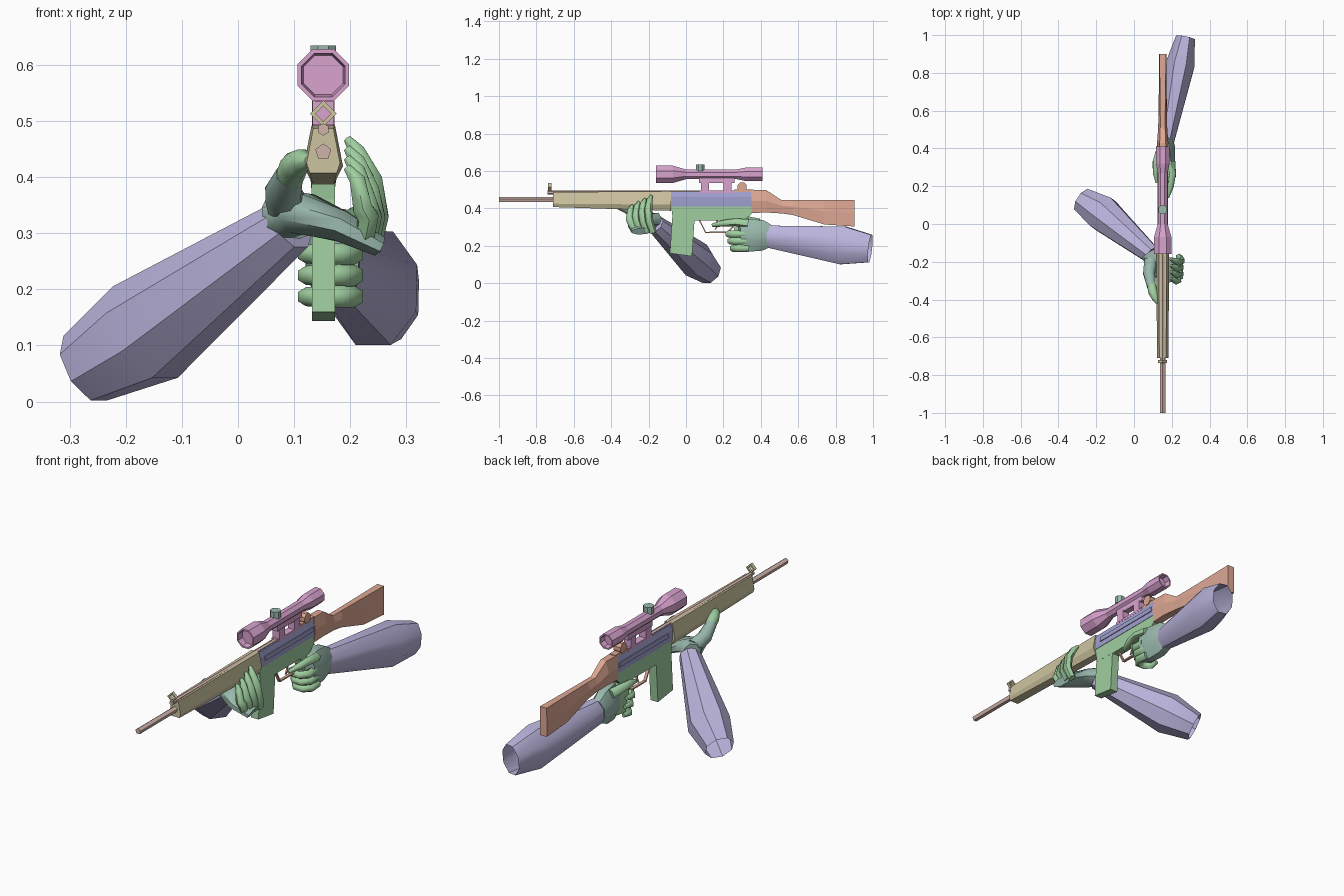
import bpy, bmesh, math
from mathutils import Vector

C = 0.152  # x position of the rifle's centre plane


def material(name, r, g, b):
    m = bpy.data.materials.new(name)
    lin = [((c / 255 + 0.055) / 1.055) ** 2.4 for c in (r, g, b)]
    m.diffuse_color = (*lin, 1)
    return m


GREEN = material("soft green", 160, 207, 160)
LAVENDER = material("lavender", 186, 180, 220)
BLUE = material("dusty blue", 160, 160, 208)
PINK = material("pink", 217, 163, 207)
OLIVE = material("sand olive", 205, 196, 160)
ORANGE = material("terracotta", 222, 168, 148)
TEAL = material("grey teal", 155, 186, 174)
BROWN = material("pale brown", 208, 180, 170)


def finish(name, bm, mat, smooth=None):
    bmesh.ops.recalc_face_normals(bm, faces=bm.faces)
    me = bpy.data.meshes.new(name)
    bm.to_mesh(me)
    bm.free()
    me.materials.append(mat)
    ob = bpy.data.objects.new(name, me)
    bpy.context.collection.objects.link(ob)
    if smooth:
        bpy.ops.object.select_all(action='DESELECT')
        ob.select_set(True)
        bpy.context.view_layer.objects.active = ob
        bpy.ops.object.shade_smooth_by_angle(angle=math.radians(smooth))
    return ob


def loft(name, rings, mat, caps=(True, True), smooth=None):
    """Skin a list of equal-length point rings."""
    bm = bmesh.new()
    vs = [[bm.verts.new(p) for p in ring] for ring in rings]
    n = len(vs[0])
    for a, b in zip(vs, vs[1:]):
        for i in range(n):
            bm.faces.new((a[i], a[(i + 1) % n], b[(i + 1) % n], b[i]))
    if caps[0]:
        bm.faces.new(vs[0])
    if caps[1]:
        bm.faces.new(vs[-1])
    return finish(name, bm, mat, smooth)


def tube(name, path, radii, mat, sides=8, ref=(0, 0, 1), caps=(True, True), smooth=None, turn=0.5):
    """Tube along a path; each radius is (across, along ref) or one number."""
    P = [Vector(p) for p in path]
    ref = Vector(ref)
    rings = []
    for k, p in enumerate(P):
        t = Vector()
        if k:
            t += (p - P[k - 1]).normalized()
        if k < len(P) - 1:
            t += (P[k + 1] - p).normalized()
        a = t.cross(ref).normalized()
        b = a.cross(t).normalized()
        r = radii[k] if isinstance(radii[k], tuple) else (radii[k], radii[k])
        ang = [2 * math.pi * (i + turn) / sides for i in range(sides)]
        rings.append([p + a * r[0] * math.cos(w) + b * r[1] * math.sin(w) for w in ang])
    return loft(name, rings, mat, caps, smooth)


def lathe_y(name, z, prof, mat, sides=8, turn=0.5):
    """Rings of (y, radius) around an axis that runs along y."""
    rings = [[(C + r * math.cos(2 * math.pi * (i + turn) / sides), y,
               z + r * math.sin(2 * math.pi * (i + turn) / sides)) for i in range(sides)]
             for y, r in prof]
    return loft(name, rings, mat)


def prism(name, pts, half, mat):
    """Side profile (y, z) extruded across x."""
    return loft(name, [[(C + s * half, y, z) for y, z in pts] for s in (-1, 1)], mat)


def box(name, y0, y1, z0, z1, half, mat):
    return prism(name, [(y0, z0), (y1, z0), (y1, z1), (y0, z1)], half, mat)


def hexloft(name, secs, mat):
    """Sections: y, bottom z, middle z, top z, bottom/middle/top half widths."""
    rings = []
    for y, zb, zm, zt, wb, wm, wt in secs:
        rings.append([(C - wb, y, zb), (C + wb, y, zb), (C + wm, y, zm),
                      (C + wt, y, zt), (C - wt, y, zt), (C - wm, y, zm)])
    return loft(name, rings, mat)


# Barrel, upper tube and front sight
lathe_y("barrel", 0.445, [(-1, 0.015), (-0.7, 0.015)], BROWN, 5, 0.25)
lathe_y("cocking_tube", 0.485, [(-0.74, 0.011), (0.08, 0.011)], BROWN, 6)
box("sight_post", -0.735, -0.722, 0.485, 0.497, 0.006, BROWN)
bm = bmesh.new()
loops = [[[bm.verts.new((C + r * dx, y, 0.513 + r * dz)) for dx, dz in ((1, 0), (0, 1), (-1, 0), (0, -1))]
          for r in (0.024, 0.014)] for y in (-0.737, -0.72)]
for i in range(4):
    j = (i + 1) % 4
    for q in range(2):
        bm.faces.new((loops[q][0][i], loops[q][0][j], loops[q][1][j], loops[q][1][i]))
        bm.faces.new((loops[0][q][i], loops[0][q][j], loops[1][q][j], loops[1][q][i]))
finish("front_sight", bm, OLIVE)

# Handguard
hexloft("handguard", [(-0.71, 0.407, 0.425, 0.487, 0.024, 0.03, 0.018),
                      (-0.08, 0.387, 0.42, 0.492, 0.019, 0.035, 0.021)], OLIVE)

# Receiver, lower body, magazine and grip
hexloft("receiver", [(-0.08, 0.41, 0.46, 0.487, 0.023, 0.023, 0.016),
                     (0.35, 0.41, 0.46, 0.487, 0.023, 0.023, 0.016)], BLUE)
box("receiver_rib", -0.04, 0.34, 0.436, 0.458, 0.027, BLUE)
prism("lower_body", [(-0.08, 0.415), (0.35, 0.415), (0.35, 0.37), (0.31, 0.335),
                     (0.2, 0.335), (0.05, 0.335), (-0.07, 0.34)], 0.021, GREEN)
prism("magazine", [(-0.07, 0.40), (-0.086, 0.16), (0.032, 0.144), (0.05, 0.40)], 0.0205, GREEN)
prism("pistol_grip", [(0.24, 0.35), (0.32, 0.35), (0.355, 0.2), (0.285, 0.19)], 0.019, GREEN)

# Trigger and trigger guard
tube("trigger_guard", [(C, 0.07, 0.34), (C, 0.105, 0.272), (C, 0.22, 0.272), (C, 0.25, 0.3)],
     [(0.01, 0.005)] * 4, ORANGE, 4)
tube("trigger", [(C, 0.165, 0.34), (C, 0.17, 0.31), (C, 0.155, 0.285)], [0.007, 0.006, 0.004],
     ORANGE, 4, ref=(1, 0, 0))

# Stock
hexloft("stock", [(0.35, 0.375, 0.44, 0.497, 0.02, 0.027, 0.018),
                  (0.43, 0.378, 0.44, 0.497, 0.02, 0.03, 0.016),
                  (0.51, 0.373, 0.415, 0.445, 0.016, 0.024, 0.013),
                  (0.57, 0.365, 0.41, 0.445, 0.016, 0.023, 0.013),
                  (0.74, 0.314, 0.385, 0.445, 0.018, 0.02, 0.015),
                  (0.9, 0.303, 0.375, 0.445, 0.019, 0.019, 0.018)], ORANGE)

# Rear sight drum
tube("rear_sight", [(C - 0.02, 0.3, 0.515), (C + 0.02, 0.3, 0.515)], [0.026, 0.026], ORANGE, 8)
box("rear_sight_base", 0.26, 0.36, 0.482, 0.5, 0.016, ORANGE)

# Scope with hollow ends, its mount and the turret knob
lathe_y("scope", 0.582, [(-0.13, 0.038), (-0.16, 0.042), (-0.16, 0.05), (-0.07, 0.05), (0.0, 0.028),
                         (0.27, 0.028), (0.32, 0.039), (0.41, 0.039), (0.41, 0.032), (0.38, 0.029)], PINK)
box("mount_base", 0.07, 0.26, 0.482, 0.495, 0.018, PINK)
box("mount_rail", 0.07, 0.26, 0.535, 0.562, 0.016, PINK)
for nm, y in (("front", 0.08), ("rear", 0.2)):
    box("mount_post_" + nm, y, y + 0.042, 0.49, 0.54, 0.019, PINK)
tube("turret_knob", [(C, 0.076, 0.6), (C, 0.076, 0.635)], [0.025, 0.025], TEAL, 8, ref=(0, 1, 0))

# Sleeves, open at the elbow end
tube("left_sleeve", [(0.095, -0.165, 0.316), (-0.165, 0.055, 0.124), (-0.272, 0.126, 0.06)],
     [0.05, 0.1, 0.07], LAVENDER, 8, caps=(True, False), smooth=40)
tube("right_sleeve", [(0.17, 0.435, 0.25), (0.243, 0.84, 0.202), (0.272, 0.985, 0.185)],
     [(0.045, 0.063), (0.083, 0.11), (0.055, 0.08)], LAVENDER, 8, caps=(True, False), smooth=40)

# Left hand under the handguard
tube("left_palm", [(0.075, -0.155, 0.33), (0.115, -0.215, 0.335), (0.185, -0.245, 0.312), (0.25, -0.235, 0.278)],
     [(0.05, 0.04), (0.04, 0.066), (0.03, 0.072), (0.02, 0.06)], TEAL, 8, ref=(0, 1, 0), smooth=50)
tube("left_thumb_base", [(0.09, -0.19, 0.345), (0.08, -0.26, 0.37), (0.092, -0.33, 0.405)],
     [0.038, 0.034, 0.025], TEAL, 8, smooth=50)
tube("left_thumb", [(0.09, -0.31, 0.395), (0.1, -0.36, 0.42), (0.115, -0.395, 0.43), (0.128, -0.42, 0.43)],
     [0.025, 0.026, 0.021, 0.01], GREEN, 8, smooth=50)
for i in range(4):
    y, d = -0.185 - 0.034 * i, 0.017 * i
    tube(f"left_finger_{i + 1}",
         [(0.238 - 0.004 * i, y + 0.01, 0.272 + d / 3), (0.25 - 0.006 * i, y - 0.01, 0.33),
          (0.24 - 0.006 * i, y - 0.015, 0.395 - d), (0.213, y - 0.01, 0.445 - d), (0.195, y, 0.468 - d)],
         [0.019, 0.021, 0.02, 0.016, 0.008], GREEN, 6, ref=(0, 1, 0), smooth=60)

# Right hand around the grip
tube("right_palm", [(0.165, 0.46, 0.25), (0.168, 0.41, 0.255), (0.175, 0.34, 0.256), (0.188, 0.285, 0.255)],
     [(0.042, 0.06), (0.052, 0.088), (0.047, 0.094), (0.03, 0.085)], TEAL, 8, smooth=50)
for i in range(3):
    z = 0.263 - 0.038 * i
    y = 0.225 + 0.012 * i
    tube(f"right_finger_{i + 1}",
         [(0.2, y + 0.085, z), (0.206, y + 0.03, z), (0.18, y, z), (0.145, y, z),
          (0.121, y + 0.025, z), (0.123, y + 0.065, z)],
         [0.02, 0.02, 0.019, 0.018, 0.017, 0.01], GREEN, 6, smooth=60)
tube("right_index_finger", [(0.198, 0.33, 0.318), (0.204, 0.265, 0.326), (0.195, 0.2, 0.32), (0.178, 0.14, 0.31)],
     [0.024, 0.021, 0.018, 0.009], GREEN, 6, smooth=60)
tube("right_thumb", [(0.14, 0.39, 0.32), (0.118, 0.33, 0.335), (0.115, 0.27, 0.335), (0.122, 0.22, 0.325)],
     [0.026, 0.022, 0.018, 0.009], GREEN, 6, smooth=60)
